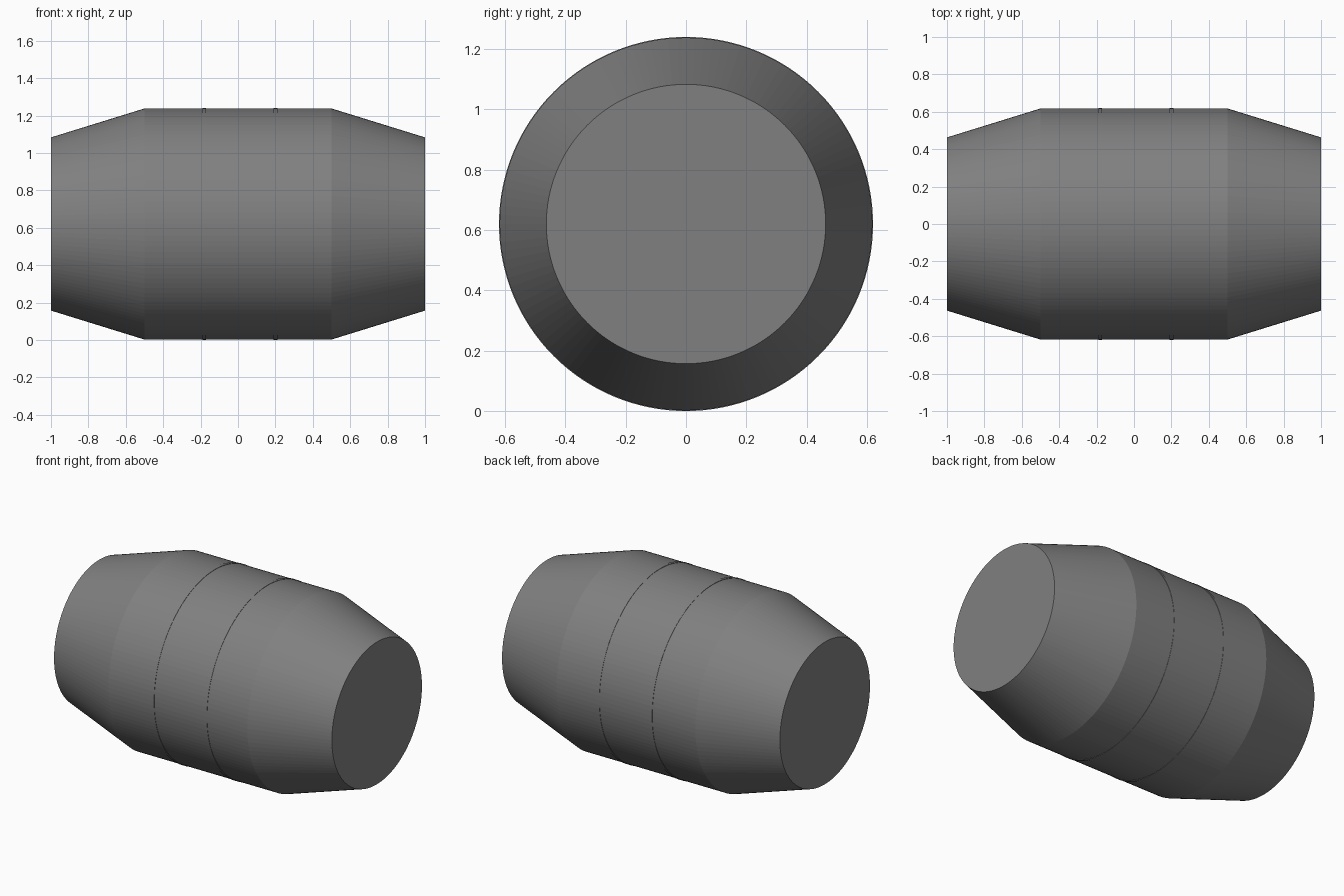
import bpy, bmesh, math

if "Cube" in bpy.data.objects:
    bpy.data.objects.remove(bpy.data.objects["Cube"])

SEG = 128
CZ = 0.62  # height of the barrel axis

grey = bpy.data.materials.new("dark_grey")
grey.diffuse_color = (0.216, 0.216, 0.216, 1)
grey.use_nodes = True
grey.node_tree.nodes["Principled BSDF"].inputs["Base Color"].default_value = grey.diffuse_color


def revolve_x(name, profile, closed=False):
    """Revolve (x, radius) points around the x axis; open profiles get end caps."""
    bm = bmesh.new()
    rings = []
    for x, r in profile:
        rings.append([bm.verts.new((x, r * math.cos(2 * math.pi * i / SEG),
                                    CZ + r * math.sin(2 * math.pi * i / SEG)))
                      for i in range(SEG)])
    pairs = list(zip(rings, rings[1:]))
    if closed:
        pairs.append((rings[-1], rings[0]))
    else:
        bm.faces.new(rings[0])
        bm.faces.new(rings[-1])
    for a, b in pairs:
        for i in range(SEG):
            j = (i + 1) % SEG
            bm.faces.new((a[i], a[j], b[j], b[i]))
    bmesh.ops.recalc_face_normals(bm, faces=bm.faces)
    mesh = bpy.data.meshes.new(name)
    bm.to_mesh(mesh)
    bm.free()
    mesh.materials.append(grey)
    obj = bpy.data.objects.new(name, mesh)
    bpy.context.collection.objects.link(obj)
    return obj


# Barrel body: straight middle with tapered ends, fine flat facets
revolve_x("barrel_body", [(-1, 0.463), (-0.5, 0.6177), (0.5, 0.6177), (1, 0.463)])

# Two thin hoops standing barely proud of the body
for name, x in (("left_hoop", -0.18), ("right_hoop", 0.20)):
    w = 0.01
    revolve_x(name, [(x - w, 0.605), (x - w, 0.62), (x + w, 0.62), (x + w, 0.605)],
              closed=True)
